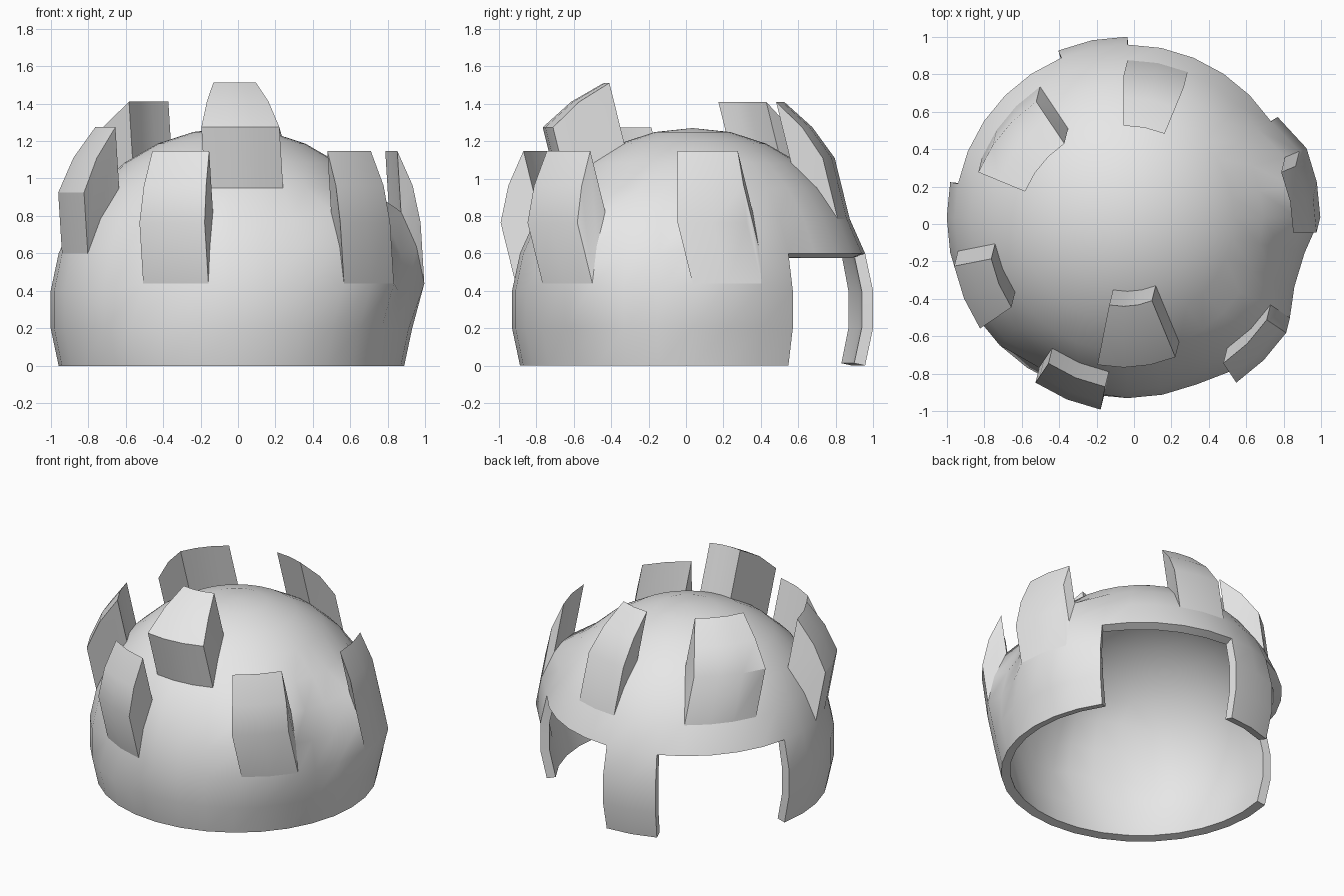
import bpy, bmesh, math
from mathutils import Vector

if "Cube" in bpy.data.objects:
    bpy.data.objects.remove(bpy.data.objects["Cube"], do_unlink=True)

CENTRE = Vector((-0.035, 0.035, 0.30))
RADIUS = 0.97
SEGMENTS, RINGS = 32, 9
LIFT = Vector((-0.02, -0.08, 0.325))    # direction every raised lock is pulled
SHIFT = Vector((0.065, 0, 0.038))       # sideways push of the low locks

grey = bpy.data.materials.new("light_grey")
grey.use_nodes = True
grey.diffuse_color = (0.8, 0.8, 0.8, 1)
grey.node_tree.nodes["Principled BSDF"].inputs["Base Color"].default_value = (0.8, 0.8, 0.8, 1)

# Lock patches: first and last segment, first and last ring, pushed sideways or not
LOCKS = {
    "forehead_lock": (23, 26, 5, 7, False),
    "right_side_lock": (17, 19, 3, 5, False),
    "front_right_lock": (21, 23, 2, 4, True),
    "front_left_lock": (27, 29, 2, 4, True),
    "left_side_lock": (0, 2, 2, 4, True),
    "back_right_lock": (11, 14, 4, 6, False),
    "back_lock": (6, 8, 4, 6, False),
}


def point(i, j):
    """Point on the dome at segment i and ring j, with the low locks pushed."""
    i %= SEGMENTS
    a, e = math.tau * i / SEGMENTS, math.radians(-18 + 12 * j)
    p = CENTRE + RADIUS * Vector((math.cos(a) * math.cos(e), math.sin(a) * math.cos(e), math.sin(e)))
    for i0, i1, j0, j1, pushed in LOCKS.values():
        if pushed and i0 <= i <= i1 and j0 <= j <= j1:
            p += SHIFT
    return p


def patch(bm, i0, i1, j0, j1, keep=lambda i, j: True):
    """Grid of quads over part of the dome."""
    verts = {}

    def vert(i, j):
        key = (i % SEGMENTS, j)
        if key not in verts:
            verts[key] = bm.verts.new(point(i, j))
        return verts[key]

    for j in range(j0, j1):
        for i in range(i0, i1):
            if keep(i, j):
                bm.faces.new((vert(i, j), vert(i + 1, j), vert(i + 1, j + 1), vert(i, j + 1)))
    return vert


def finish(bm, name):
    mesh = bpy.data.meshes.new(name)
    bm.to_mesh(mesh)
    bm.free()
    mesh.materials.append(grey)
    obj = bpy.data.objects.new(name, mesh)
    bpy.context.collection.objects.link(obj)
    bpy.ops.object.select_all(action='DESELECT')
    obj.select_set(True)
    bpy.context.view_layer.objects.active = obj
    return obj


def smooth():
    bpy.ops.object.shade_smooth_by_angle(angle=math.radians(30))


# Dome shell: two openings low at the back, with a hanging strip between them
def is_wall(i, j):
    return j >= 3 or not (3 <= i < 8 or 10 <= i < 15)


bm = bmesh.new()
vert = patch(bm, 0, SEGMENTS, 0, RINGS - 1, is_wall)
pole = bm.verts.new(CENTRE + Vector((0, 0, RADIUS)))
for i in range(SEGMENTS):
    bm.faces.new((vert(i, RINGS - 1), vert(i + 1, RINGS - 1), pole))
dome = finish(bm, "dome_shell")
shell = dome.modifiers.new("thickness", 'SOLIDIFY')
shell.thickness = 0.06
shell.offset = -1
bpy.ops.object.modifier_apply(modifier=shell.name)
smooth()

# Raised locks: patches of the dome pulled straight out
for name, (i0, i1, j0, j1, pushed) in LOCKS.items():
    bm = bmesh.new()
    patch(bm, i0, i1, j0, j1)
    base = [f for f in bm.faces]
    out = bmesh.ops.extrude_face_region(bm, geom=base, use_keep_orig=True)["geom"]
    bmesh.ops.translate(bm, vec=LIFT, verts=[g for g in out if isinstance(g, bmesh.types.BMVert)])
    bmesh.ops.recalc_face_normals(bm, faces=bm.faces[:])
    bmesh.ops.delete(bm, geom=[f for f in base if f.is_valid], context='FACES')
    finish(bm, name)
    smooth()
